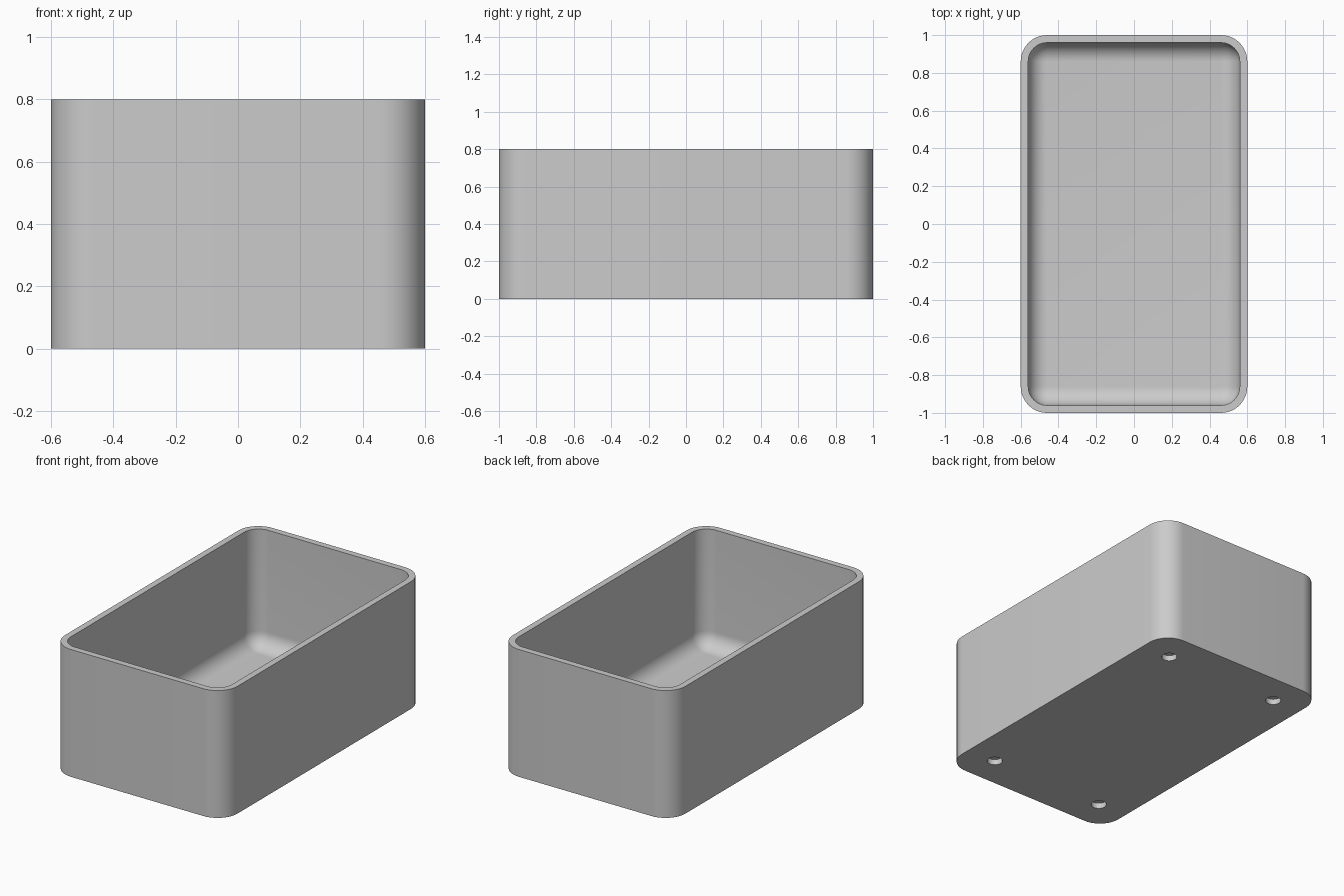
import bpy, bmesh, math

cube = bpy.data.objects.get("Cube")
if cube:
    bpy.data.objects.remove(cube, do_unlink=True)

HALF_X, HALF_Y, HEIGHT = 0.6, 1.0, 0.8
WALL, FLOOR = 0.04, 0.06
OUTER_R, FILLET = 0.14, 0.1
HOLE_R, HOLE_DEPTH = 0.045, 0.035
STEPS = 12

grey = bpy.data.materials.new("light grey")
grey.use_nodes = True
colour = (0.6, 0.6, 0.6, 1)
grey.diffuse_color = colour
grey.node_tree.nodes["Principled BSDF"].inputs["Base Color"].default_value = colour


def ring(bm, inset, radius, z):
    """Rounded rectangle of vertices at height z."""
    verts = []
    for corner, (sx, sy) in enumerate([(1, 1), (-1, 1), (-1, -1), (1, -1)]):
        cx = sx * (HALF_X - inset - radius)
        cy = sy * (HALF_Y - inset - radius)
        for i in range(STEPS + 1):
            a = math.pi / 2 * (corner + i / STEPS)
            verts.append(bm.verts.new((cx + radius * math.cos(a), cy + radius * math.sin(a), z)))
    return verts


# Tray: outer wall, rim, inner wall, then a rounded fillet into the floor
bm = bmesh.new()
rings = [ring(bm, 0, OUTER_R, 0), ring(bm, 0, OUTER_R, HEIGHT), ring(bm, WALL, FILLET, HEIGHT)]
for i in range(STEPS + 1):
    a = math.pi / 2 * i / STEPS
    rings.append(ring(bm, WALL + FILLET * (1 - math.cos(a)), FILLET * math.cos(a),
                      FLOOR + FILLET * (1 - math.sin(a))))
for low, high in zip(rings, rings[1:]):
    for i in range(len(low)):
        j = (i + 1) % len(low)
        bm.faces.new((low[i], low[j], high[j], high[i]))
bm.faces.new(reversed(rings[0]))
bm.faces.new(rings[-1])
bmesh.ops.remove_doubles(bm, verts=bm.verts, dist=0.0001)
bmesh.ops.recalc_face_normals(bm, faces=bm.faces)
mesh = bpy.data.meshes.new("tray")
bm.to_mesh(mesh)
bm.free()
mesh.materials.append(grey)
tray = bpy.data.objects.new("tray", mesh)
bpy.context.collection.objects.link(tray)
bpy.context.view_layer.objects.active = tray

# Blind round holes near the corners of the underside
for sx in (-1, 1):
    for sy in (-1, 1):
        bpy.ops.mesh.primitive_cylinder_add(vertices=32, radius=HOLE_R, depth=2 * HOLE_DEPTH,
                                            location=(sx * 0.4, sy * 0.8, 0))
        cutter = bpy.context.object
        cutter.name = "hole_cutter"
        cutter.hide_render = True
        cutter.data.materials.append(grey)
        bpy.context.view_layer.objects.active = tray
        cut = tray.modifiers.new("hole", "BOOLEAN")
        cut.operation = "DIFFERENCE"
        cut.solver = "EXACT"
        cut.object = cutter
        bpy.ops.object.modifier_apply(modifier=cut.name)
        bpy.data.objects.remove(cutter, do_unlink=True)

bpy.ops.object.select_all(action="DESELECT")
tray.select_set(True)
bpy.context.view_layer.objects.active = tray
bpy.ops.object.shade_smooth_by_angle(angle=math.radians(35))
